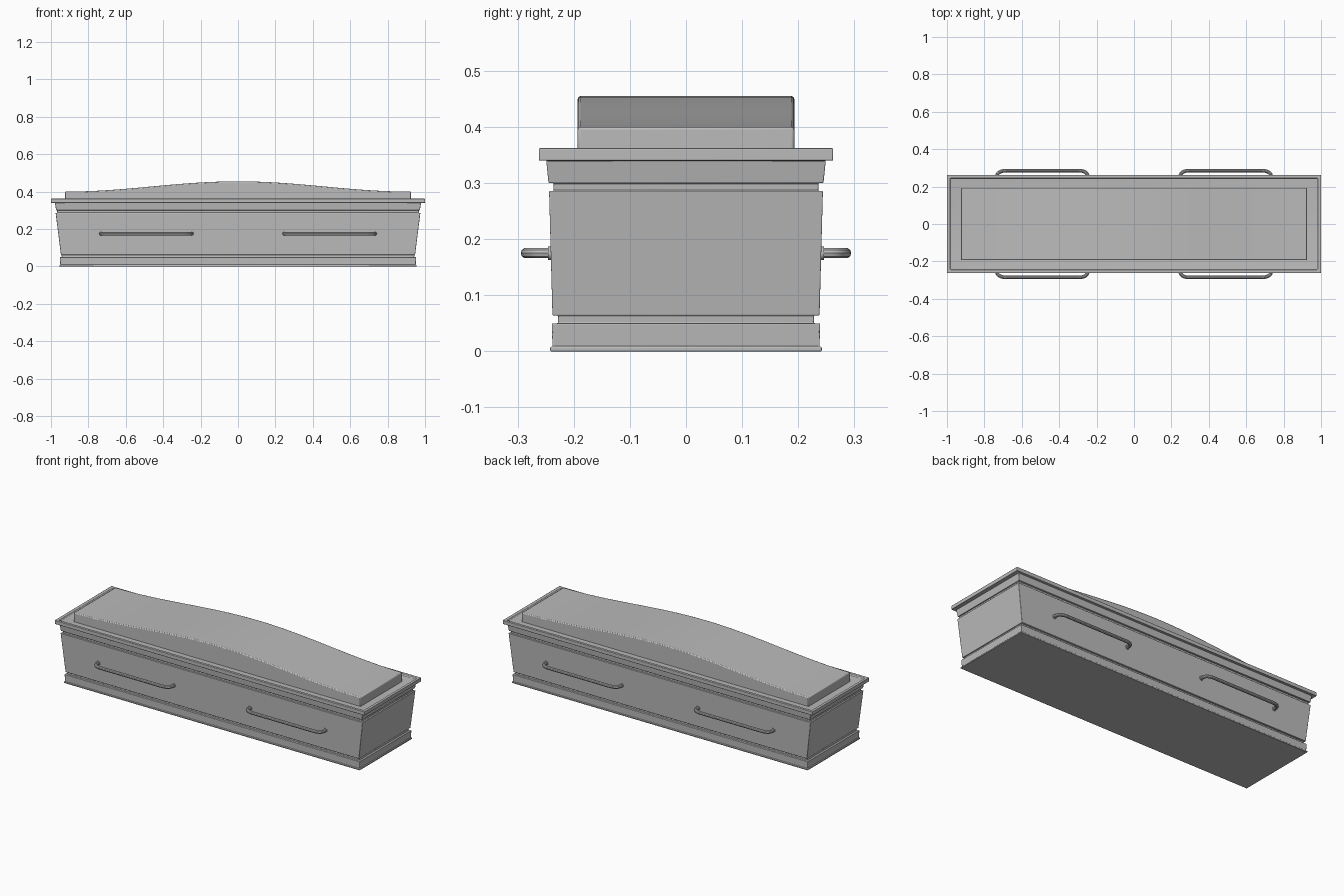
import bpy, bmesh, math

cube = bpy.data.objects.get("Cube")
if cube:
    bpy.data.objects.remove(cube, do_unlink=True)

grey = bpy.data.materials.new("plain_grey")
grey.use_nodes = True
grey.diffuse_color = (0.5, 0.5, 0.5, 1)
grey.node_tree.nodes["Principled BSDF"].inputs["Base Color"].default_value = (0.5, 0.5, 0.5, 1)


def finish(obj, bevel=0):
    """Add colour, a fine rounded edge and smooth shading."""
    obj.data.materials.append(grey)
    if bevel:
        mod = obj.modifiers.new("soft_edges", "BEVEL")
        mod.width = bevel
        mod.segments = 2
        mod.limit_method = "ANGLE"
        mod.angle_limit = math.radians(35)
    bpy.ops.object.select_all(action="DESELECT")
    obj.select_set(True)
    bpy.context.view_layer.objects.active = obj
    bpy.ops.object.shade_smooth_by_angle(angle=math.radians(35))


def loft(name, loops, bevel):
    """Skin a list of four-point loops and cap both ends."""
    bm = bmesh.new()
    rings = [[bm.verts.new(p) for p in loop] for loop in loops]
    for a, b in zip(rings, rings[1:]):
        for i in range(4):
            j = (i + 1) % 4
            bm.faces.new((a[i], a[j], b[j], b[i]))
    bm.faces.new(rings[0][::-1])
    bm.faces.new(rings[-1])
    bmesh.ops.recalc_face_normals(bm, faces=bm.faces)
    mesh = bpy.data.meshes.new(name)
    bm.to_mesh(mesh)
    bm.free()
    obj = bpy.data.objects.new(name, mesh)
    bpy.context.collection.objects.link(obj)
    finish(obj, bevel)


def rect(hx, hy, z):
    return [(-hx, -hy, z), (hx, -hy, z), (hx, hy, z), (-hx, hy, z)]


# Casket body: half length, half width and height of each moulding step
body = [
    (0.955, 0.242, 0), (0.955, 0.242, 0.008),
    (0.950, 0.238, 0.008), (0.953, 0.239, 0.050),
    (0.942, 0.228, 0.050), (0.943, 0.228, 0.064),
    (0.947, 0.238, 0.064), (0.975, 0.244, 0.286),
    (0.966, 0.236, 0.286), (0.967, 0.236, 0.300),
    (0.972, 0.245, 0.300), (0.979, 0.249, 0.340),
]
loft("casket_body", [rect(*step) for step in body], 0.002)

# Lid rim with a shallow tray around the raised panel
rim = [
    (0.970, 0.240, 0.335), (0.979, 0.249, 0.340), (1.0, 0.262, 0.340),
    (1.0, 0.262, 0.362), (0.984, 0.247, 0.362), (0.980, 0.243, 0.352),
    (0.940, 0.205, 0.347),
]
loft("lid_rim", [rect(*step) for step in rim], 0.002)

# Raised lid panel, swept lengthwise under a gentle wave
HALF, WIDE, STEPS = 0.926, 0.193, 40
slices = []
for k in range(STEPS + 1):
    x = HALF * (2 * k / STEPS - 1)
    top = 0.4 + 0.0275 * (1 + math.cos(math.pi * x / HALF))
    slices.append([(x, -WIDE, 0.34), (x, WIDE, 0.34), (x, WIDE, top), (x, -WIDE, top)])
loft("lid_panel", slices, 0.005)


# Carrying handles: bent bars with a collar at each end
def handle(name, cx, side):
    curve = bpy.data.curves.new(name, "CURVE")
    curve.dimensions = "3D"
    curve.bevel_depth = 0.0095
    curve.bevel_resolution = 3
    curve.use_fill_caps = True
    half, bend = 0.243, 0.045
    arc = [(half - bend * (1 - math.cos(t * math.pi / 12)),
            0.257 + 0.028 * math.sin(t * math.pi / 12)) for t in range(7)]
    right = [(half, 0.232)] + arc
    path = right + [(-u, v) for u, v in reversed(right)]
    spline = curve.splines.new("POLY")
    spline.points.add(len(path) - 1)
    for point, (u, v) in zip(spline.points, path):
        point.co = (cx + u, side * v, 0.175, 1)
    obj = bpy.data.objects.new(name, curve)
    bpy.context.collection.objects.link(obj)
    bpy.ops.object.select_all(action="DESELECT")
    obj.select_set(True)
    bpy.context.view_layer.objects.active = obj
    bpy.ops.object.convert(target="MESH")
    finish(bpy.context.object)
    for end in (-half, half):
        bpy.ops.mesh.primitive_cylinder_add(
            vertices=20, radius=0.012, depth=0.014,
            location=(cx + end, side * 0.239, 0.175), rotation=(math.pi / 2, 0, 0))
        collar = bpy.context.object
        collar.name = name + "_collar"
        finish(collar)


for label, side in (("front", -1), ("back", 1)):
    for hand, cx in (("right", -0.49), ("left", 0.49)):
        handle(f"{label}_{hand}_handle", cx, side)
